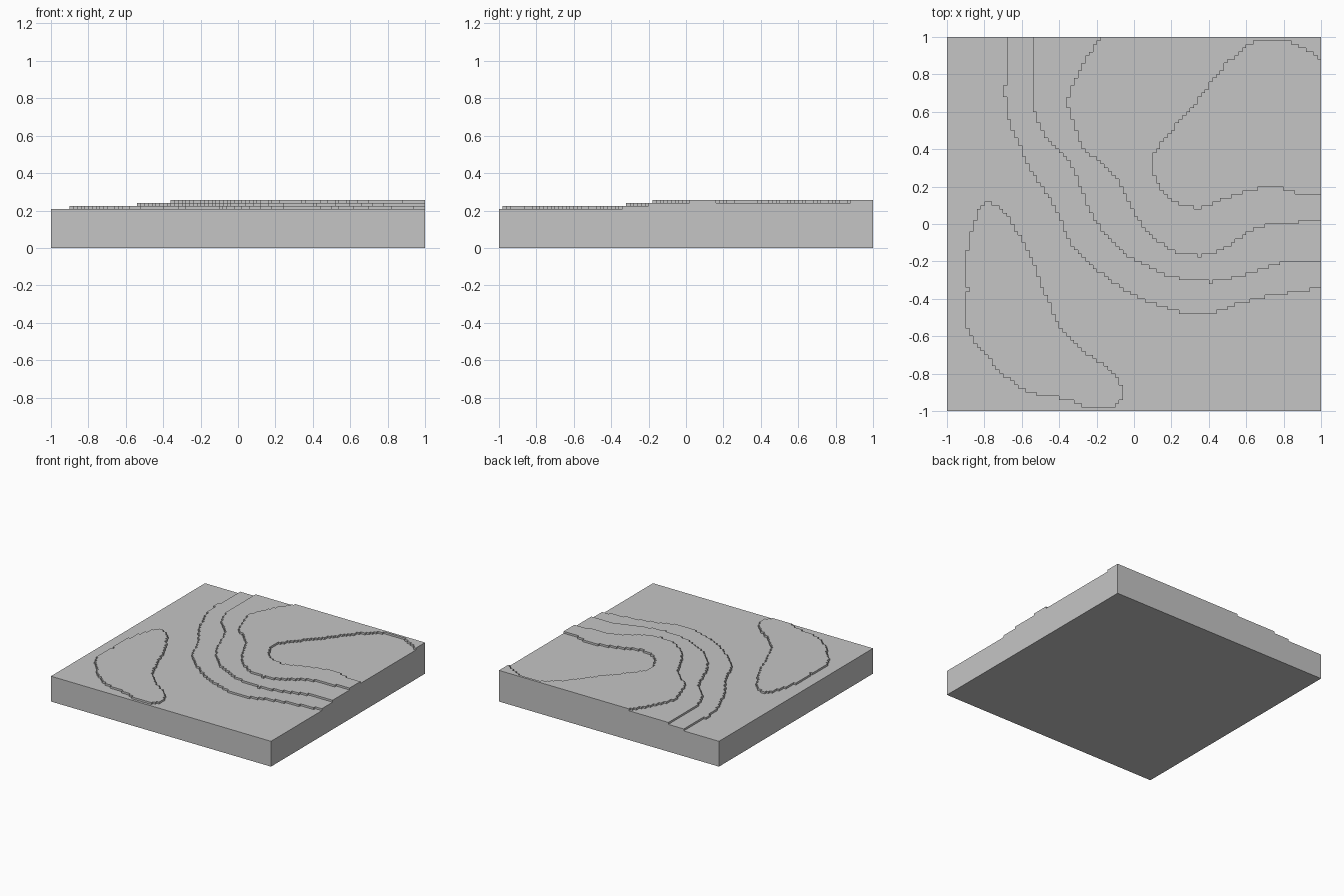
import bpy
import bmesh
from mathutils import Vector

if "Cube" in bpy.data.objects:
    bpy.data.objects.remove(bpy.data.objects["Cube"])

CELLS = 100
SIZE = 2 / CELLS
LEVELS = [0, 0.208, 0.224, 0.24, 0.256]

# Contour lines of the rising terraces, the hollow and the low hill
lower_terrace = [(-.68, 1), (-.69, .67), (-.66, .53), (-.55, .29), (-.42, .09),
                 (-.33, -.11), (-.13, -.3), (.09, -.42), (.36, -.49),
                 (.57, -.42), (.81, -.37), (1, -.34)]
middle_terrace = [(-.54, 1), (-.54, .67), (-.48, .48), (-.34, .32), (-.26, .13),
                  (-.19, -.01), (-.05, -.16), (.17, -.27), (.41, -.31),
                  (.59, -.27), (.83, -.2), (1, -.2)]
upper_terrace = [(-.17, 1), (-.26, .88), (-.35, .69), (-.33, .56), (-.27, .41),
                 (-.11, .26), (-.02, .1), (.06, -.03), (.2, -.14), (.35, -.17),
                 (.49, -.13), (.66, -.02), (.89, .01), (1, .01)]
hollow = [(1, .87), (.89, .95), (.74, .99), (.62, .96), (.47, .83), (.33, .65),
          (.17, .46), (.1, .35), (.12, .23), (.22, .12), (.36, .09),
          (.54, .16), (.74, .2), (.89, .16), (1, .15)]
hill = [(-.76, .11), (-.69, .06), (-.56, -.16), (-.45, -.43), (-.34, -.62),
        (-.13, -.78), (-.06, -.88), (-.1, -.97), (-.24, -.98), (-.34, -.94),
        (-.58, -.89), (-.77, -.73), (-.9, -.54), (-.89, -.35), (-.9, -.2),
        (-.87, -.05), (-.82, .1)]


def smooth_line(points, closed=False, steps=4):
    """Pass a flowing curve through the contour points."""
    pts = [Vector(p) for p in points]
    if closed:
        pts = [pts[-1]] + pts + pts[:2]
    else:
        pts = [pts[0]] + pts + [pts[-1]]
    line = []
    for a, b, c, d in zip(pts, pts[1:], pts[2:], pts[3:]):
        for s in range(steps):
            t = s / steps
            line.append(b + 0.5 * t * ((c - a) + t * ((2 * a - 5 * b + 4 * c - d)
                        + t * (3 * b - a - 3 * c + d))))
    return [tuple(p) for p in line] + [tuple(pts[-2])]


def inside(x, y, loop):
    hit = False
    for (ax, ay), (bx, by) in zip(loop, loop[1:] + loop[:1]):
        if (ay > y) != (by > y) and x < ax + (y - ay) * (bx - ax) / (by - ay):
            hit = not hit
    return hit


corner = [(1, 1)]
raised = [smooth_line(lower_terrace) + corner,
          smooth_line(middle_terrace) + corner,
          smooth_line(upper_terrace) + corner,
          smooth_line(hill, closed=True)]
sunken = smooth_line(hollow)


# Terrace level of each square cell
def level_at(i, j):
    x, y = (i + .5) * SIZE - 1, (j + .5) * SIZE - 1
    return 1 + sum(inside(x, y, r) for r in raised) - inside(x, y, sunken)


level = {(i, j): level_at(i, j) for i in range(CELLS) for j in range(CELLS)}

# Watertight stepped block with shared vertices
bm = bmesh.new()
verts = {}


def vert(i, j, k):
    key = (i, j, k)
    if key not in verts:
        verts[key] = bm.verts.new((i * SIZE - 1, j * SIZE - 1, LEVELS[k]))
    return verts[key]


def face(*keys):
    bm.faces.new([vert(*k) for k in keys])


for (i, j), top in level.items():
    ring = [(i, j), (i + 1, j), (i + 1, j + 1), (i, j + 1)]
    face(*[(*p, top) for p in ring])
    face(*[(*p, 0) for p in reversed(ring)])
    sides = [(0, -1), (1, 0), (0, 1), (-1, 0)]
    for n, (dx, dy) in enumerate(sides):
        a, b = ring[n], ring[(n + 1) % 4]
        for k in range(level.get((i + dx, j + dy), 0), top):
            face((*a, k), (*b, k), (*b, k + 1), (*a, k + 1))

mesh = bpy.data.meshes.new("terraced_ground")
bm.to_mesh(mesh)
bm.free()
ground = bpy.data.objects.new("terraced_ground", mesh)
bpy.context.collection.objects.link(ground)

# Plain grey material
grey = bpy.data.materials.new("light_grey")
grey.use_nodes = True
colour = (0.56, 0.56, 0.56, 1)
grey.diffuse_color = colour
grey.node_tree.nodes["Principled BSDF"].inputs["Base Color"].default_value = colour
mesh.materials.append(grey)
